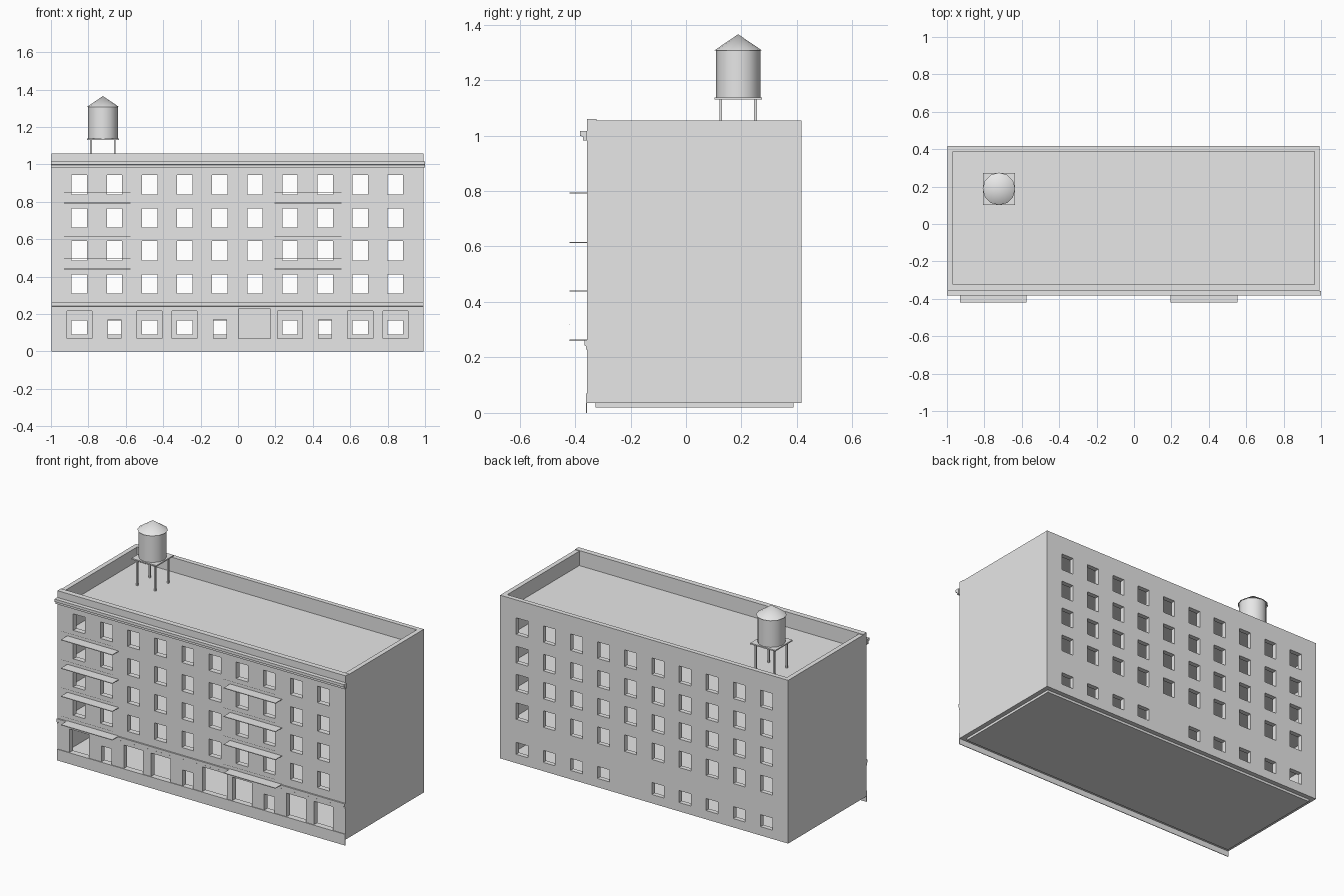
import bpy, bmesh, math
from mathutils import Vector

if "Cube" in bpy.data.objects:
    bpy.data.objects.remove(bpy.data.objects["Cube"])

grey = bpy.data.materials.new("light_grey")
grey.diffuse_color = (0.8, 0.8, 0.8, 1)
grey.use_nodes = True
grey.node_tree.nodes["Principled BSDF"].inputs["Base Color"].default_value = grey.diffuse_color


def finish(name, bm):
    bmesh.ops.recalc_face_normals(bm, faces=bm.faces)
    me = bpy.data.meshes.new(name)
    bm.to_mesh(me)
    bm.free()
    me.materials.append(grey)
    ob = bpy.data.objects.new(name, me)
    bpy.context.collection.objects.link(ob)
    return ob


def box(name, x, y, z):
    bm = bmesh.new()
    bmesh.ops.create_cube(bm, size=1)
    for v in bm.verts:
        v.co = [r[0] if c < 0 else r[1] for c, r in zip(v.co, (x, y, z))]
    return finish(name, bm)


def wall(name, x, y, z, holes):
    """Wall facing along y, with rectangular openings (x0, x1, z0, z1)."""
    xs = sorted({*x, *(round(h[i], 4) for h in holes for i in (0, 1))})
    zs = sorted({*z, *(round(h[i], 4) for h in holes for i in (2, 3))})
    bm = bmesh.new()
    grid = {(a, b): bm.verts.new((a, y[0], b)) for a in xs for b in zs}
    for a, b in zip(xs, xs[1:]):
        for c, d in zip(zs, zs[1:]):
            mx, mz = (a + b) / 2, (c + d) / 2
            if not any(h[0] < mx < h[1] and h[2] < mz < h[3] for h in holes):
                bm.faces.new([grid[a, c], grid[b, c], grid[b, d], grid[a, d]])
    bmesh.ops.delete(bm, geom=[v for v in bm.verts if not v.link_faces], context='VERTS')
    ext = bmesh.ops.extrude_face_region(bm, geom=bm.faces[:], use_keep_orig=True)
    for v in ext["geom"]:
        if isinstance(v, bmesh.types.BMVert):
            v.co.y = y[1]
    return finish(name, bm)


def strip(name, x, profile):
    """Moulding: (y, z) profile swept along x."""
    bm = bmesh.new()
    face = bm.faces.new([bm.verts.new((x[0], *p)) for p in profile])
    ext = bmesh.ops.extrude_face_region(bm, geom=[face], use_keep_orig=True)
    verts = [v for v in ext["geom"] if isinstance(v, bmesh.types.BMVert)]
    bmesh.ops.translate(bm, verts=verts, vec=(x[1] - x[0], 0, 0))
    return finish(name, bm)


# Main dimensions
L, R, FRONT, BACK = -0.998, 0.993, -0.357, 0.417
T, BASE, TOP = 0.029, 0.035, 1.055
columns = [-0.848 + 0.1877 * i for i in range(10)]
floors = [0.262, 0.44, 0.615, 0.793]

# Window openings
upper = [(c - 0.041, c + 0.041, f + 0.047, f + 0.15) for f in floors for c in columns]
shop = []
for i, c in enumerate(columns):
    if i == 5:
        shop.append((0.003, 0.174, 0.07, 0.226))         # main entrance
    elif i in (1, 4, 7):
        shop.append((c - 0.035, c + 0.035, 0.07, 0.17))  # small windows
    else:
        shop.append((c - 0.067, c + 0.067, 0.07, 0.217)) # shop windows
rear = [(c - 0.041, c + 0.041, 0.09, 0.165) for i, c in enumerate(columns) if i != 5]

# Walls, carried up as a parapet
wall("front_wall", (L, R), (FRONT, FRONT + 0.034), (BASE, TOP + 0.004), upper + shop)
wall("back_wall", (L, R), (BACK, BACK - T), (BASE, TOP), upper + rear)
box("left_wall", (L, L + T), (FRONT + 0.034, BACK - T), (BASE, TOP))
box("right_wall", (R - T, R), (FRONT + 0.034, BACK - T), (BASE, TOP))

# Floors and roof inside the walls
for name, z in [("ground_floor", 0.045)] + [("storey_floor", f) for f in floors] + [("roof", 0.965)]:
    thick = 0.025 if name == "ground_floor" else 0.012
    box(name, (L + T, R - T), (FRONT + 0.03, BACK - T), (z - thick, z))

# Front trim
box("plinth", (L, R), (FRONT - 0.004, FRONT), (0, 0.07))
strip("belt_course", (L, R), [(FRONT, 0.262), (-0.366, 0.262), (-0.366, 0.243),
                              (-0.361, 0.24), (-0.361, 0.228), (FRONT, 0.228)])
strip("cornice", (-1.0, 1.0), [(FRONT, 1.016), (-0.383, 1.016), (-0.383, 0.999),
                               (-0.372, 0.996), (-0.372, 0.982), (FRONT, 0.982)])

# Balcony slabs with slim rails
for x in ((-0.93, -0.575), (0.195, 0.553)):
    for f in floors:
        box("balcony_slab", x, (-0.42, FRONT), (f - 0.002, f + 0.002))
        box("balcony_rail", x, (-0.42, -0.419), (f + 0.055, f + 0.056))

# Rooftop water tank
TX, TY = -0.722, 0.188
box("tank_platform", (TX - 0.086, TX + 0.086), (TY - 0.086, TY + 0.086), (1.129, 1.137))
for sx in (-1, 1):
    for sy in (-1, 1):
        x, y = TX + sx * 0.063, TY + sy * 0.063
        box("tank_leg", (x - 0.005, x + 0.005), (y - 0.005, y + 0.005), (0.96, 1.13))
for name, r1, r2, z0, z1 in (("tank_body", 0.08, 0.08, 1.137, 1.308),
                             ("tank_roof", 0.087, 0.0, 1.306, 1.365)):
    bm = bmesh.new()
    bmesh.ops.create_cone(bm, cap_ends=True, segments=12, radius1=r1, radius2=r2, depth=z1 - z0)
    bmesh.ops.remove_doubles(bm, verts=bm.verts, dist=1e-5)
    bmesh.ops.translate(bm, verts=bm.verts, vec=Vector((TX, TY, (z0 + z1) / 2)))
    ob = finish(name, bm)
    bpy.ops.object.select_all(action='DESELECT')
    ob.select_set(True)
    bpy.context.view_layer.objects.active = ob
    bpy.ops.object.shade_smooth_by_angle(angle=math.radians(35))
